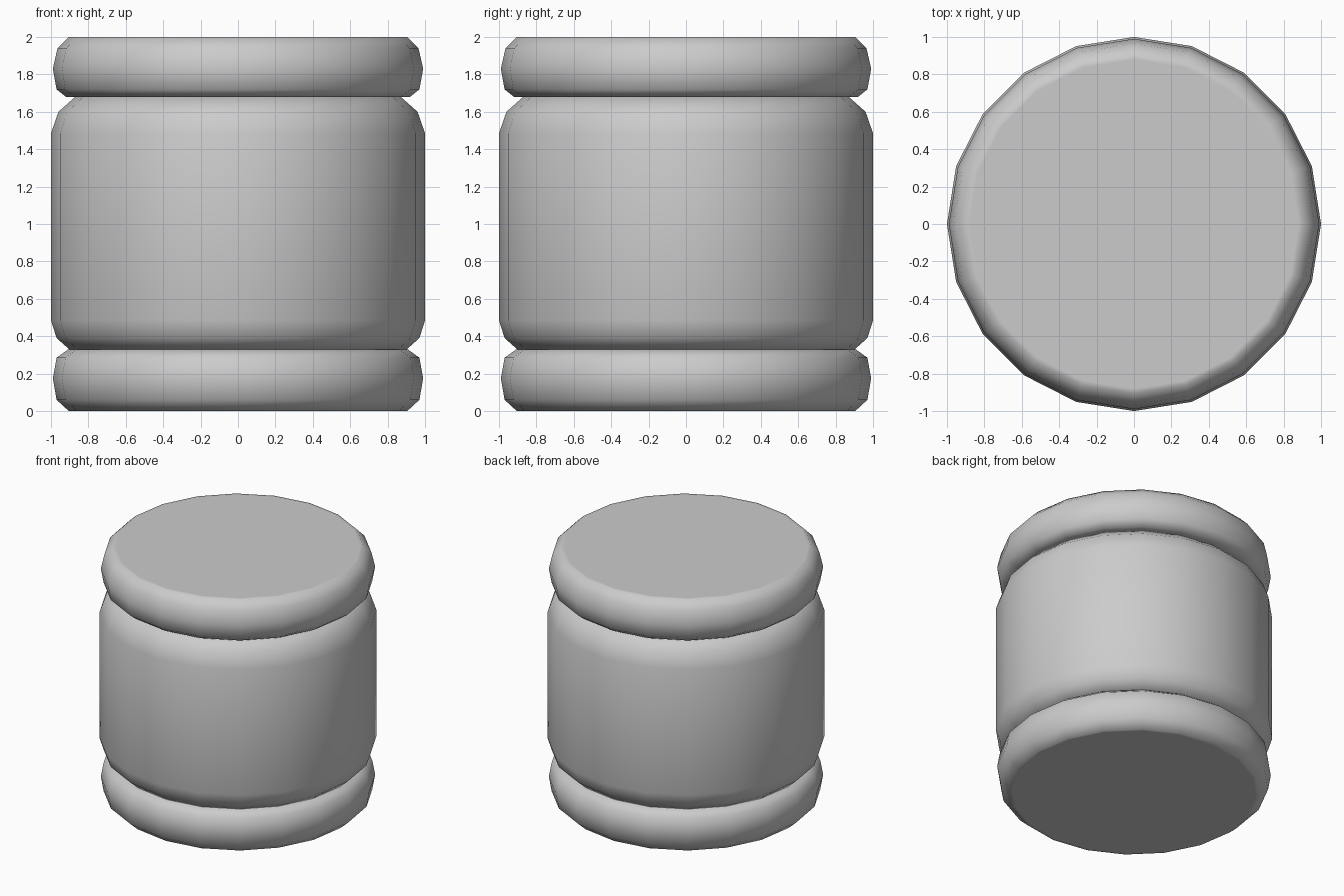
import bpy, bmesh
from math import cos, sin, tau

if "Cube" in bpy.data.objects:
    bpy.data.objects.remove(bpy.data.objects["Cube"])

SIDES = 20


def lathe(name, profile):
    """Revolve (radius, z) points into a closed, smooth-shaded drum."""
    bm = bmesh.new()
    rings = [[bm.verts.new((r * cos(tau * i / SIDES), r * sin(tau * i / SIDES), z))
              for i in range(SIDES)] for r, z in profile]
    for low, high in zip(rings, rings[1:]):
        for i in range(SIDES):
            j = (i + 1) % SIDES
            bm.faces.new((low[i], low[j], high[j], high[i]))
    bm.faces.new(rings[0][::-1])
    bm.faces.new(rings[-1])
    bm.normal_update()
    mesh = bpy.data.meshes.new(name)
    bm.to_mesh(mesh)
    bm.free()
    obj = bpy.data.objects.new(name, mesh)
    bpy.context.collection.objects.link(obj)
    bpy.ops.object.select_all(action='DESELECT')
    obj.select_set(True)
    bpy.context.view_layer.objects.active = obj
    bpy.ops.object.shade_smooth_by_angle(angle=1.05)
    return obj


# Rounded disc at the bottom; inner end rings keep the caps flat
lathe("bottom_disc", [(0.88, 0), (0.905, 0), (0.97, 0.06), (0.99, 0.175),
                      (0.97, 0.285), (0.91, 0.328), (0.88, 0.328)])

# Main drum with rounded shoulders
lathe("drum_body", [(0.85, 0.328), (0.90, 0.328), (0.97, 0.39), (1.0, 0.485),
                    (1.0, 1.485), (0.96, 1.6), (0.87, 1.68), (0.84, 1.68)])

# Rounded disc on top
lathe("top_disc", [(0.88, 1.68), (0.92, 1.68), (0.97, 1.72), (0.99, 1.83),
                   (0.965, 1.94), (0.905, 2), (0.88, 2)])
